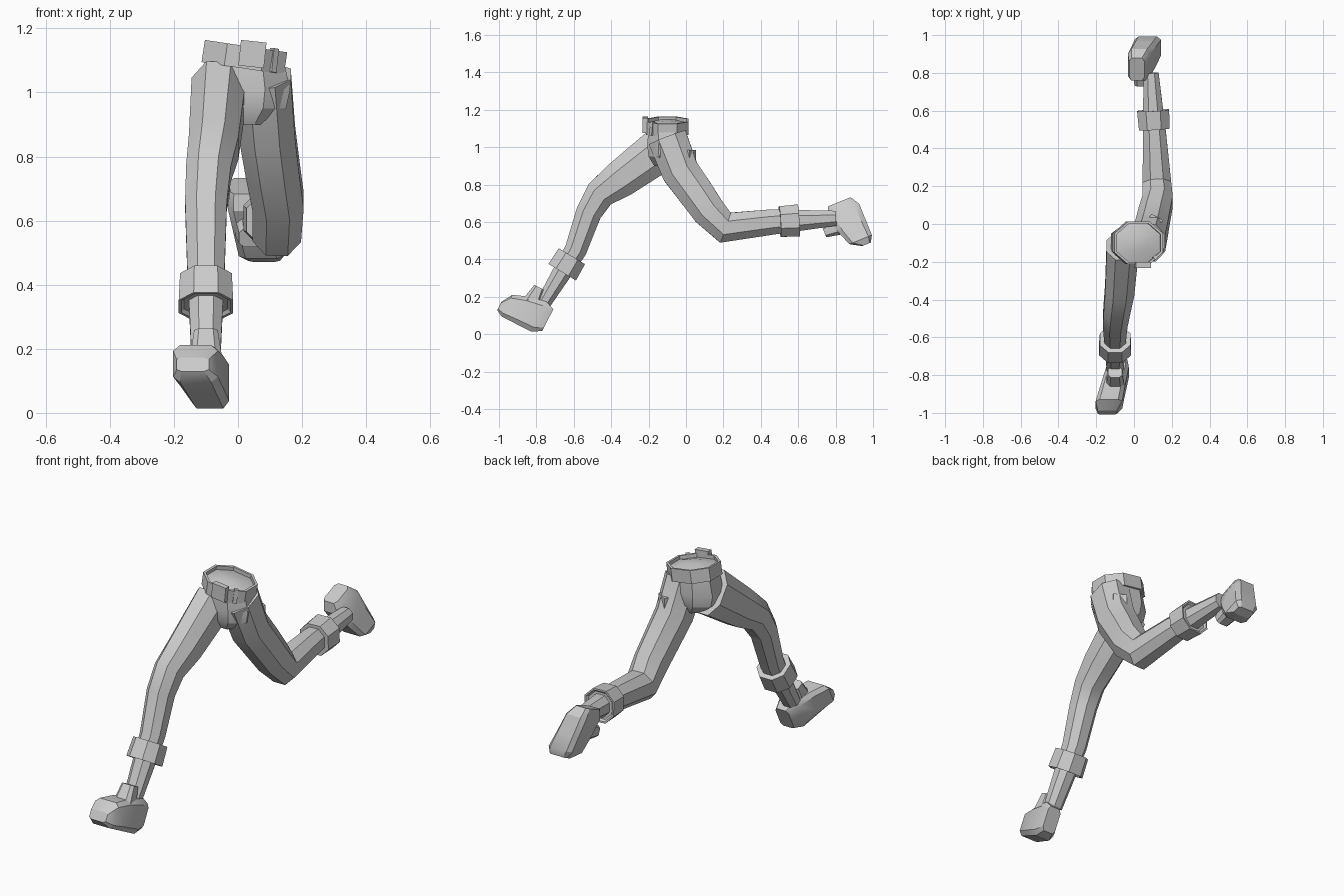
import bpy, bmesh, math
from mathutils import Vector

cube = bpy.data.objects.get("Cube")
if cube:
    bpy.data.objects.remove(cube, do_unlink=True)

grey = bpy.data.materials.new("plain grey")
grey.use_nodes = True
grey.diffuse_color = (0.6, 0.6, 0.6, 1)
shader = grey.node_tree.nodes["Principled BSDF"]
shader.inputs["Base Color"].default_value = grey.diffuse_color

ACROSS = Vector((1, 0, 0))
UP = Vector((0, 0, 1))


def finish(name, bm):
    """Turn a bmesh into a grey object, smooth except at sharp edges."""
    bmesh.ops.recalc_face_normals(bm, faces=bm.faces)
    mesh = bpy.data.meshes.new(name)
    bm.to_mesh(mesh)
    bm.free()
    mesh.materials.append(grey)
    part = bpy.data.objects.new(name, mesh)
    bpy.context.collection.objects.link(part)
    bpy.ops.object.select_all(action='DESELECT')
    part.select_set(True)
    bpy.context.view_layer.objects.active = part
    bpy.ops.object.shade_smooth_by_angle(angle=math.radians(30))
    return part


def tube(name, stations, along=None, corner=0.45):
    """Skin eight-sided rings, each given as (centre, half width, half depth).

    Rings face the given direction, or follow the path when there is none."""
    bm = bmesh.new()
    quarter = [(1, corner), (corner, 1)]
    outline = (quarter + [(-u, v) for u, v in reversed(quarter)]
               + [(-u, -v) for u, v in quarter]
               + [(u, -v) for u, v in reversed(quarter)])
    centres = [centre for centre, width, depth in stations]
    rings = []
    for i, (centre, width, depth) in enumerate(stations):
        ahead = along
        if ahead is None:
            ahead = Vector()
            if i > 0:
                ahead += (centre - centres[i - 1]).normalized()
            if i < len(centres) - 1:
                ahead += (centres[i + 1] - centre).normalized()
        deep = ahead.cross(ACROSS).normalized()
        side = deep.cross(ahead).normalized()
        rings.append([bm.verts.new(centre + side * u * width + deep * v * depth)
                      for u, v in outline])
    for low, high in zip(rings, rings[1:]):
        for i in range(len(outline)):
            bm.faces.new((low[i - 1], low[i], high[i], high[i - 1]))
    bm.faces.new(rings[0])
    bm.faces.new(rings[-1])
    return finish(name, bm)


def block(name, centre, size, yaw=0, roll=0):
    """Small box turned about its own centre."""
    bm = bmesh.new()
    bmesh.ops.create_cube(bm, size=1)
    bmesh.ops.scale(bm, vec=size, verts=bm.verts)
    part = finish(name, bm)
    part.location = centre
    part.rotation_euler = (0, math.radians(roll), math.radians(yaw))


def blend(values, t):
    """Hip to knee evenly, then knee to ankle with a fuller calf."""
    hip, knee, ankle = values
    if t < 0.5:
        return hip + (knee - hip) * t * 2
    return knee + (ankle - knee) * (t * 2 - 1) ** 2


def leg(side, joints, sideways, widths, depths):
    """Trouser leg through the joints, with a turned-up cuff on its shin."""
    stations = []
    for i, (y, z) in enumerate(joints):
        t = i / (len(joints) - 1)
        stations.append((Vector((blend(sideways, t), y, z)),
                         blend(widths, t), blend(depths, t)))
    tube(side + "_leg", stations)

    calf, ankle = stations[-2][0], stations[-1][0]
    shin = (ankle - calf).normalized()
    middle = calf.lerp(ankle, 0.27)
    rim = [(-0.05, 0.95), (0.05, 1), (0.05, 0.9), (0.04, 0.8)]
    tube(side + "_cuff", [(middle + shin * reach, 0.085 * size, 0.086 * size)
                          for reach, size in rim], along=shin)


def shoe(side, turn, heel, pitch):
    """Shoe and tongue, toes towards the local front and splayed outwards."""
    profile = [(-0.02, 0.04, 0.03, 0.16), (0.03, 0.06, 0, 0.18), (0.13, 0.065, 0, 0.16),
               (0.21, 0.07, 0, 0.13), (0.245, 0.05, 0.02, 0.07)]
    body = [(Vector((turn * reach / 4, -reach, (sole + top) / 2)), width, (top - sole) / 2)
            for reach, width, sole, top in profile]
    flap = [(Vector((turn * 0.02, -0.1, height)), width, depth)
            for height, width, depth in [(0.13, 0.05, 0.05), (0.23, 0.037, 0.03)]]
    for part in (tube(side + "_shoe", body, along=Vector((0, -1, 0)), corner=0.7),
                 tube(side + "_shoe_tongue", flap, along=UP, corner=0.6)):
        part.location = heel
        part.rotation_euler.x = math.radians(pitch)


# Right leg strides forward, left leg trails with a bent knee
leg("right",
    [(-0.12, 1), (-0.35, 0.83), (-0.46, 0.75), (-0.52, 0.65), (-0.59, 0.45), (-0.76, 0.17)],
    sideways=(-0.06, -0.1, -0.1), widths=(0.085, 0.066, 0.045), depths=(0.12, 0.07, 0.04))
leg("left",
    [(-0.1, 1.05), (-0.03, 0.87), (0.05, 0.76), (0.12, 0.66), (0.21, 0.57), (0.46, 0.6), (0.8, 0.62)],
    sideways=(0.075, 0.125, 0.09), widths=(0.09, 0.08, 0.04), depths=(0.105, 0.09, 0.04))
shoe("right", -1, (-0.08, -0.8, 0), -27)
shoe("left", 1, (0.02, 0.915, 0.725), 112)

# Hips narrowing down through the seat to the crotch
waist = Vector((0.02, -0.1, 1.11))
tube("hips", [(waist - UP * drop, width, depth) for drop, width, depth in
              [(0, 0.12, 0.1), (0.1, 0.143, 0.107), (0.16, 0.13, 0.1), (0.21, 0.07, 0.07)]],
     along=-UP)

# Belt tipped to one side, with the waist closed inside its rim
tip = Vector((0.15, 0, 1)).normalized()
rim = [(-0.035, 1), (0.035, 1), (0.035, 0.9), (0.015, 0.9), (0.035, 0.35)]
tube("belt", [(waist + tip * rise, 0.13 * size, 0.113 * size) for rise, size in rim], along=tip)
block("belt_buckle", (0.045, -0.217, 1.12), (0.08, 0.03, 0.08), roll=6)
block("belt_loop", (0.11, -0.18, 1.1), (0.02, 0.02, 0.075), yaw=40, roll=8)

# Pouch on the seat
block("back_pocket", (0.11, 0.015, 0.95), (0.07, 0.05, 0.07), yaw=-30)
